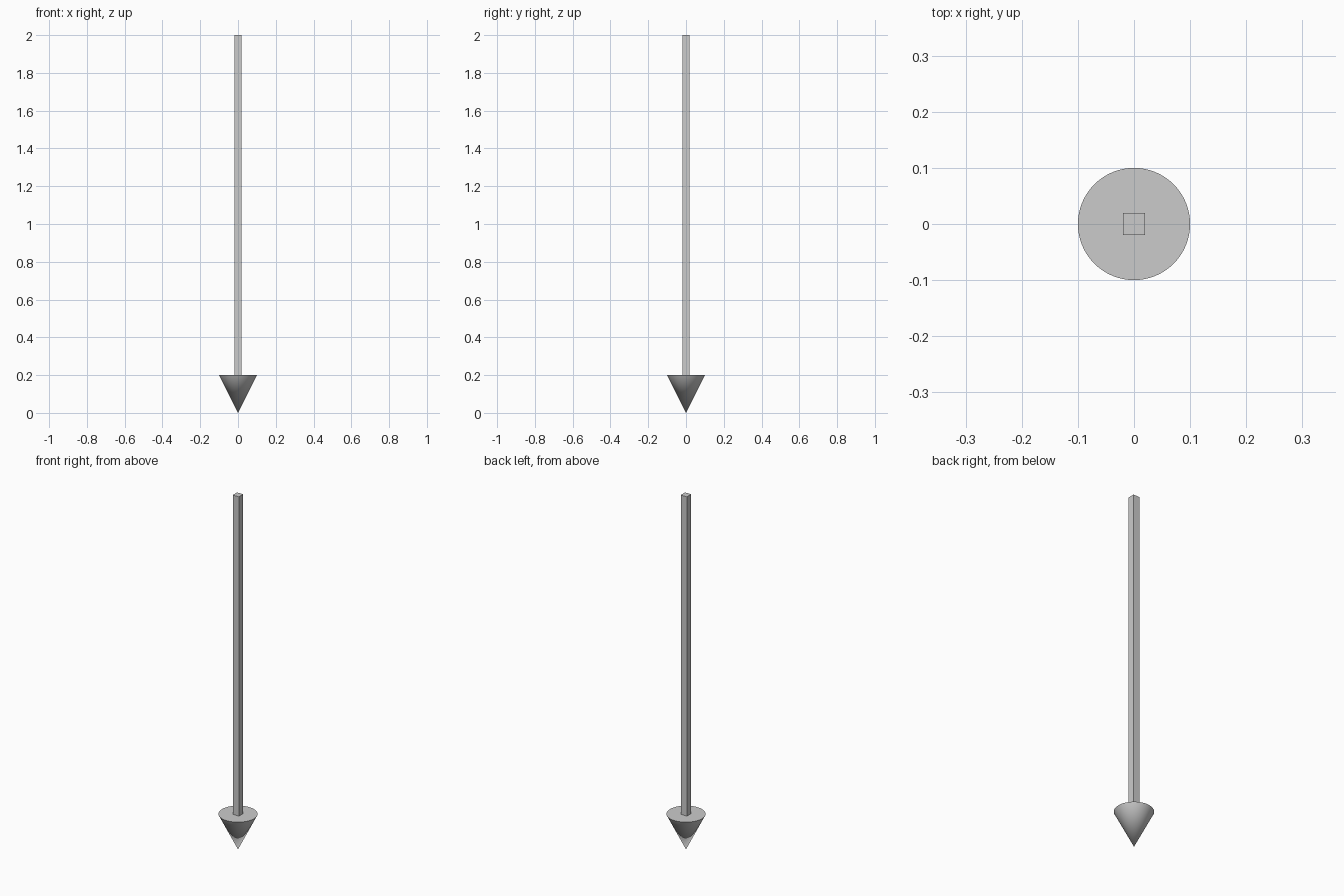
import bpy, math

if "Cube" in bpy.data.objects:
    bpy.data.objects.remove(bpy.data.objects["Cube"])

HEAD_H, HEAD_R = 0.2, 0.1
TOTAL_H, SHAFT_W = 2.0, 0.0385

# Arrow head: cone pointing down, tip on the ground
bpy.ops.mesh.primitive_cone_add(vertices=64, radius1=HEAD_R, radius2=0, depth=HEAD_H,
                                location=(0, 0, HEAD_H / 2), rotation=(math.pi, 0, 0))
head = bpy.context.object
head.name = "arrow_head"
bpy.ops.object.transform_apply(location=False, rotation=True, scale=True)
bpy.ops.object.shade_smooth_by_angle(angle=math.radians(30))

# Square shaft standing on the flat side of the head
shaft_h = TOTAL_H - HEAD_H
bpy.ops.mesh.primitive_cube_add(size=1, location=(0, 0, HEAD_H + shaft_h / 2))
shaft = bpy.context.object
shaft.name = "arrow_shaft"
shaft.scale = (SHAFT_W, SHAFT_W, shaft_h)
bpy.ops.object.transform_apply(location=False, rotation=False, scale=True)
